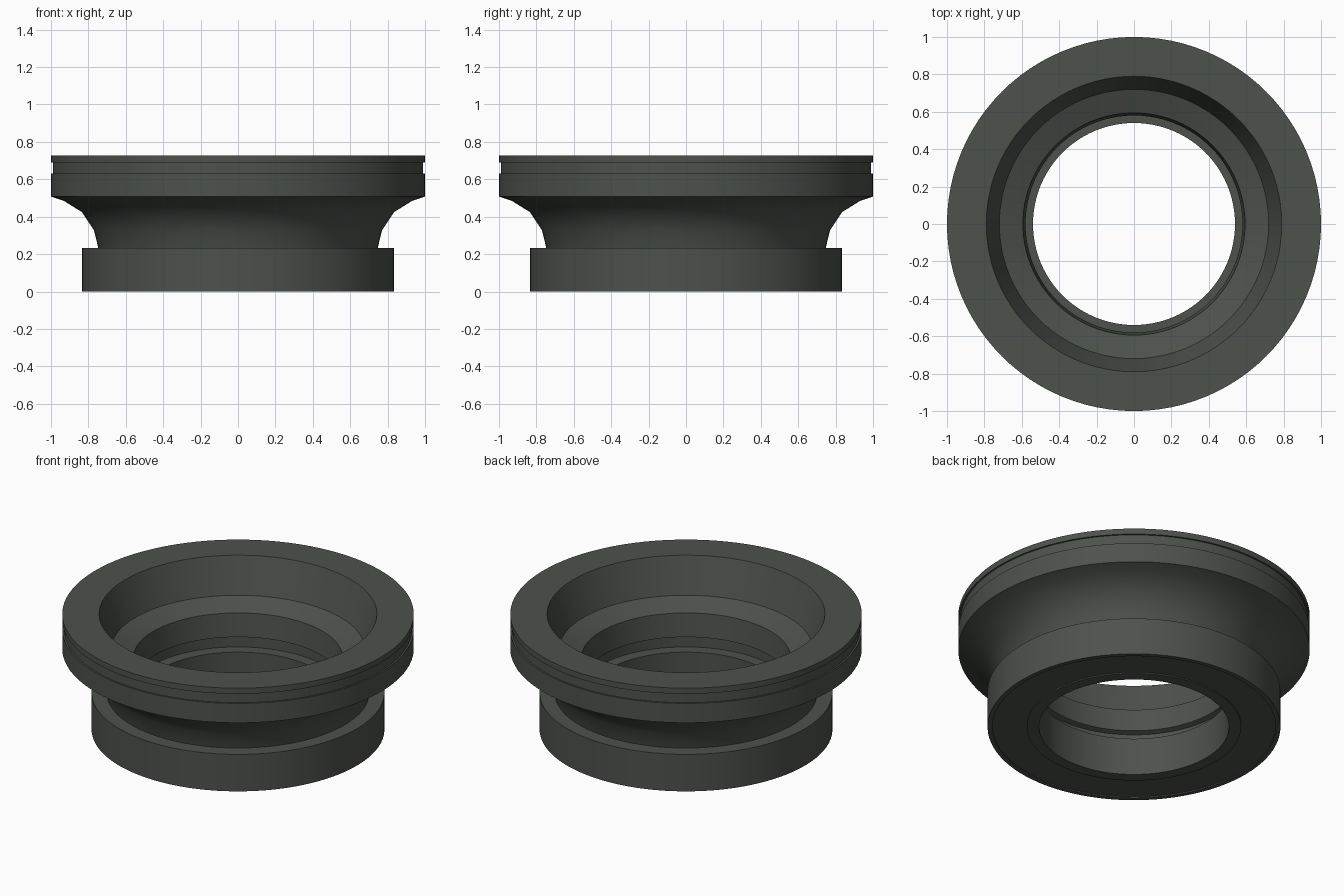
import bpy, bmesh, math

if "Cube" in bpy.data.objects:
    bpy.data.objects.remove(bpy.data.objects["Cube"])

SEGMENTS = 96

# One dark grey for the whole piece
dark_grey = bpy.data.materials.new("dark grey")
dark_grey.diffuse_color = (0.074, 0.084, 0.072, 1)
dark_grey.use_nodes = True
dark_grey.node_tree.nodes["Principled BSDF"].inputs["Base Color"].default_value = dark_grey.diffuse_color


def lathe(name, profile):
    """Spin a closed (radius, height) profile around z."""
    bm = bmesh.new()
    rings = []
    for r, z in profile:
        rings.append([bm.verts.new((r * math.cos(a), r * math.sin(a), z))
                      for a in (2 * math.pi * i / SEGMENTS for i in range(SEGMENTS))])
    for k, low in enumerate(rings):
        high = rings[(k + 1) % len(rings)]
        for i in range(SEGMENTS):
            j = (i + 1) % SEGMENTS
            bm.faces.new((low[i], low[j], high[j], high[i]))
    bmesh.ops.recalc_face_normals(bm, faces=bm.faces)
    mesh = bpy.data.meshes.new(name)
    bm.to_mesh(mesh)
    bm.free()
    mesh.materials.append(dark_grey)
    obj = bpy.data.objects.new(name, mesh)
    bpy.context.collection.objects.link(obj)
    bpy.ops.object.select_all(action='DESELECT')
    obj.select_set(True)
    bpy.context.view_layer.objects.active = obj
    bpy.ops.object.shade_smooth_by_angle(angle=math.radians(30))
    return obj


# Base, flared neck, grooved rim, bowl and undercut bore
lathe("flanged_body", [
    (0.61, 0.007), (0.806, 0.007), (0.806, 0), (0.833, 0),           # recessed underside
    (0.833, 0.232), (0.747, 0.232),                                  # base wall and ledge
    (0.77, 0.328), (0.835, 0.425), (0.93, 0.484), (1.0, 0.508),      # flared neck
    (1.0, 0.63), (0.99, 0.63), (0.99, 0.69), (1.0, 0.69),            # rim groove
    (1.0, 0.726), (0.79, 0.726), (0.72, 0.507),                      # top and bowl wall
    (0.594, 0.455), (0.58, 0.31), (0.61, 0.30),                      # bowl floor and lip
])

# Sleeve lining the lower bore
lathe("bore_sleeve", [(0.54, 0), (0.61, 0), (0.61, 0.234), (0.54, 0.234)])
